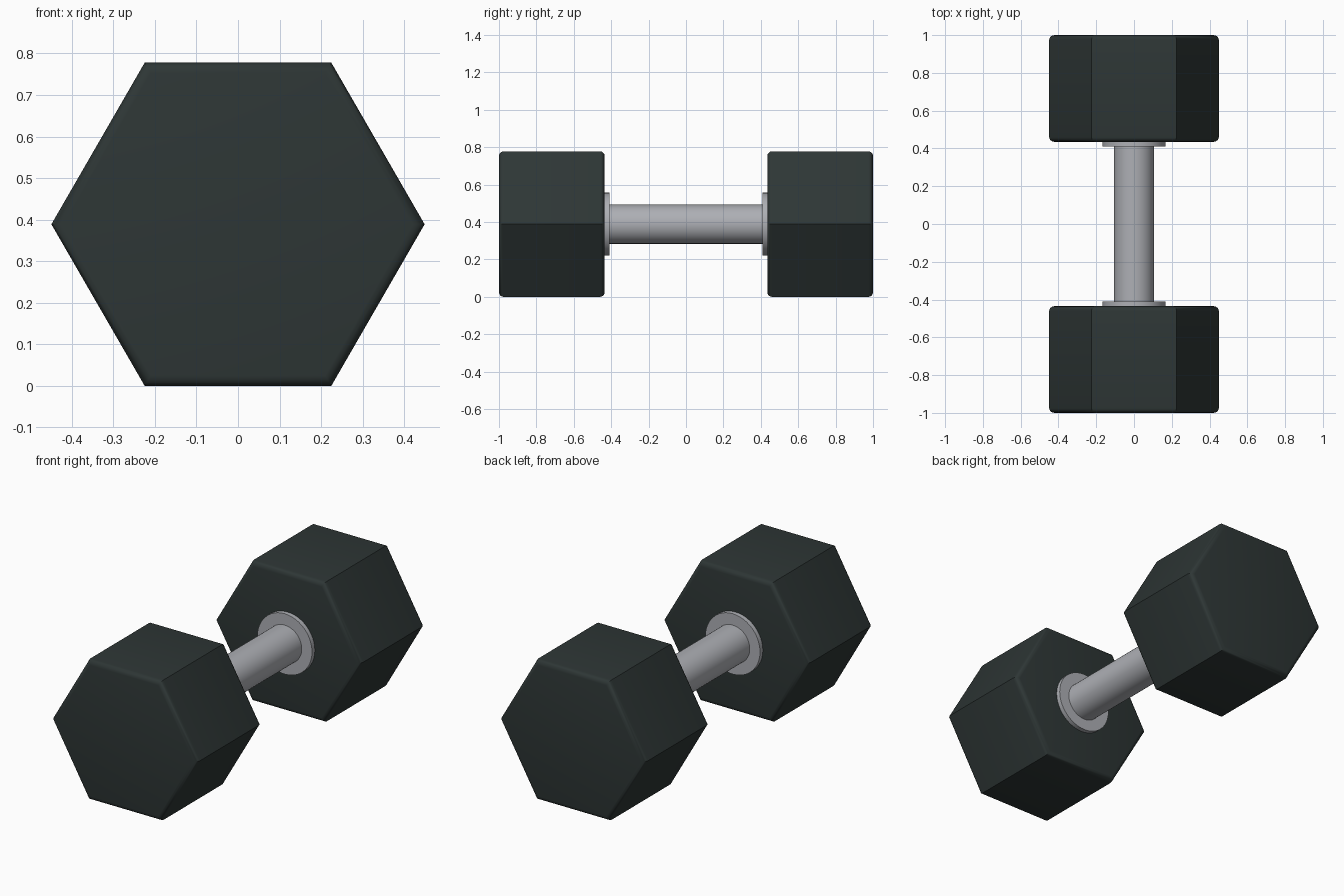
import bpy, bmesh, math
from mathutils import Matrix

cube = bpy.data.objects.get("Cube")
if cube:
    bpy.data.objects.remove(cube, do_unlink=True)

HEX_R = 0.449                                 # corner radius of a weight
AXIS_Z = HEX_R * math.cos(math.radians(30))   # height of the bar's axis


def material(name, color, roughness, metallic=0.0):
    mat = bpy.data.materials.new(name)
    mat.use_nodes = True
    mat.diffuse_color = (*color, 1)
    bsdf = mat.node_tree.nodes["Principled BSDF"]
    bsdf.inputs["Base Color"].default_value = (*color, 1)
    bsdf.inputs["Roughness"].default_value = roughness
    bsdf.inputs["Metallic"].default_value = metallic
    return mat


rubber = material("dark rubber", (0.027, 0.037, 0.036), 0.6)
steel = material("grey steel", (0.42, 0.43, 0.46), 0.4)


def prism(name, sides, radius, y0, y1, mat, round_rim=0.0):
    """Upright-centred prism along y, with a corner pointing to +x."""
    bm = bmesh.new()
    rings = []
    for y in (y0, y1):
        angles = [math.tau * i / sides for i in range(sides)]
        rings.append([bm.verts.new((radius * math.cos(a), y, radius * math.sin(a)))
                      for a in angles])
    caps = [bm.faces.new(ring) for ring in rings]
    for i in range(sides):
        j = (i + 1) % sides
        bm.faces.new((rings[0][i], rings[0][j], rings[1][j], rings[1][i]))
    if round_rim:
        rim = [e for cap in caps for e in cap.edges]
        bmesh.ops.bevel(bm, geom=rim, offset=round_rim, segments=4,
                        profile=0.5, affect='EDGES')
    bmesh.ops.recalc_face_normals(bm, faces=bm.faces)
    bmesh.ops.transform(bm, matrix=Matrix.Translation((0, 0, AXIS_Z)), verts=bm.verts)
    mesh = bpy.data.meshes.new(name)
    bm.to_mesh(mesh)
    bm.free()
    mesh.materials.append(mat)
    obj = bpy.data.objects.new(name, mesh)
    bpy.context.collection.objects.link(obj)
    bpy.ops.object.select_all(action='DESELECT')
    obj.select_set(True)
    bpy.context.view_layer.objects.active = obj
    bpy.ops.object.shade_smooth_by_angle(angle=math.radians(35))
    return obj


# Bar between the weights
prism("handle", 48, 0.105, -0.45, 0.45, steel)

# Hexagonal weight and flat collar at each end
for end, s in (("front", -1), ("back", 1)):
    prism(end + "_weight", 6, HEX_R, s * 0.435, s * 1.0, rubber, round_rim=0.025)
    prism(end + "_collar", 48, 0.168, s * 0.41, s * 0.445, steel)
